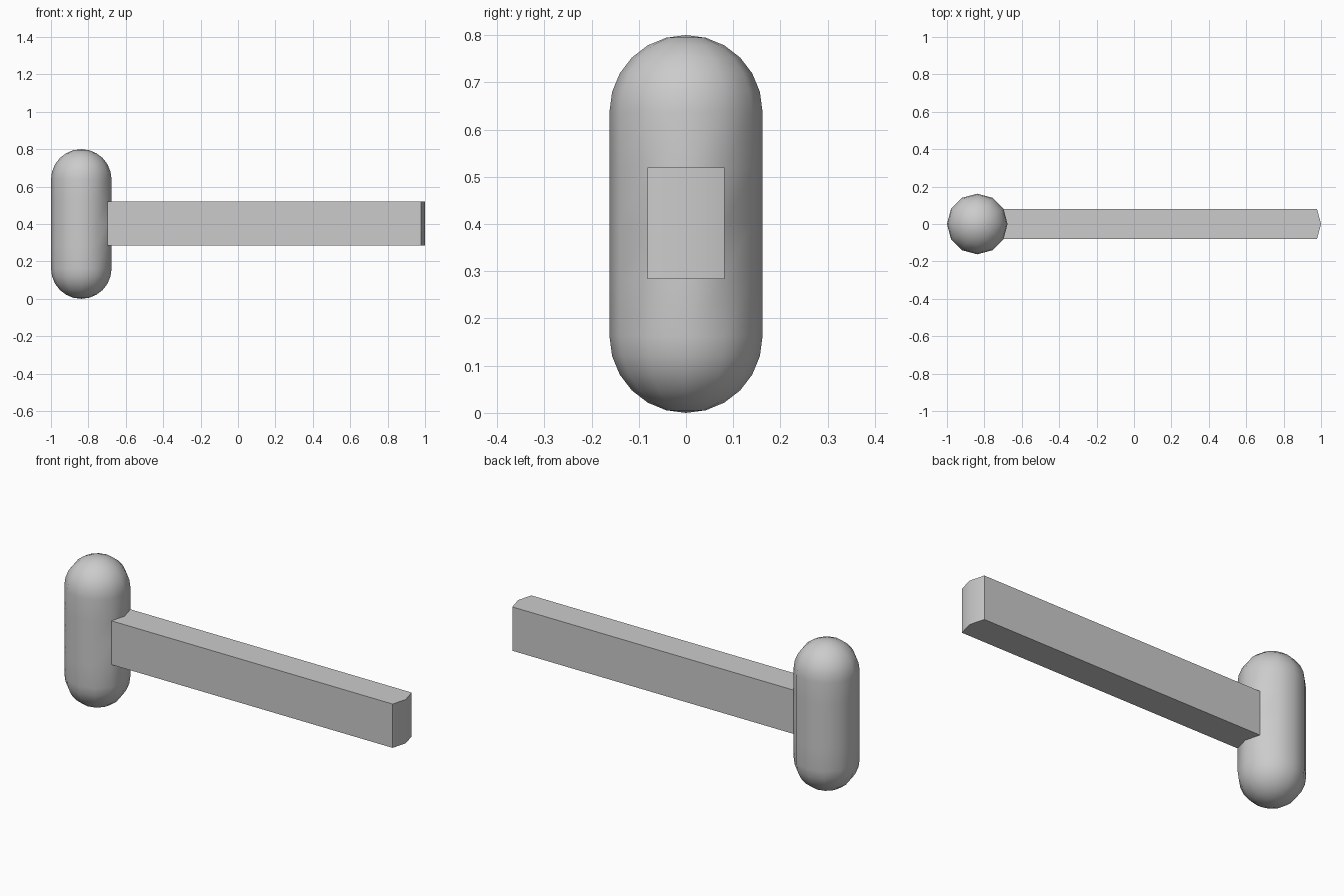
import bpy, bmesh
from math import sin, cos, radians, tau
from mathutils import Vector

if "Cube" in bpy.data.objects:
    bpy.data.objects.remove(bpy.data.objects["Cube"])

SIDES, CAP_STEPS, RADIUS, HEIGHT = 12, 6, 0.162, 0.8
CENTER_X = -1 + RADIUS
Z_LOW, Z_HIGH = 0.284, 0.52   # height range of the handle

# Half profile of the capsule head: (radius, z), bottom to top
angles = [radians(90 * i / CAP_STEPS) for i in range(1, CAP_STEPS + 1)]
profile = [(RADIUS * sin(a), RADIUS - RADIUS * cos(a)) for a in angles]
profile += [(RADIUS, z) for z in (Z_LOW, (Z_LOW + Z_HIGH) / 2, Z_HIGH)]
profile += [(RADIUS * sin(a), HEIGHT - RADIUS + RADIUS * cos(a)) for a in reversed(angles)]

# Capsule head
bm = bmesh.new()
rings = [[bm.verts.new((CENTER_X + r * cos(tau * i / SIDES), r * sin(tau * i / SIDES), z))
          for i in range(SIDES)] for r, z in profile]
bottom = bm.verts.new((CENTER_X, 0, 0))
top = bm.verts.new((CENTER_X, 0, HEIGHT))
for i in range(SIDES):
    j = (i + 1) % SIDES
    bm.faces.new((bottom, rings[0][j], rings[0][i]))
    bm.faces.new((top, rings[-1][i], rings[-1][j]))
    for lo, hi in zip(rings, rings[1:]):
        bm.faces.new((lo[i], lo[j], hi[j], hi[i]))

# Handle: extrude the four wall faces that point along +x
wall = [f for f in bm.faces
        if Z_LOW < f.calc_center_median().z < Z_HIGH
        and f.calc_center_median().x > CENTER_X + RADIUS * 0.9]
new = bmesh.ops.extrude_face_region(bm, geom=wall)["geom"]
moved = [g for g in new if isinstance(g, bmesh.types.BMVert)]
bmesh.ops.translate(bm, verts=moved, vec=Vector((2 - 2 * RADIUS, 0, 0)))
leftover = [f for f in wall if f.is_valid]
if leftover:
    bmesh.ops.delete(bm, geom=leftover, context='FACES')
bmesh.ops.recalc_face_normals(bm, faces=bm.faces[:])

mesh = bpy.data.meshes.new("head_and_handle")
bm.to_mesh(mesh)
bm.free()
obj = bpy.data.objects.new("head_and_handle", mesh)
bpy.context.collection.objects.link(obj)
bpy.context.view_layer.objects.active = obj
obj.select_set(True)
bpy.ops.object.shade_smooth_by_angle(angle=radians(40))
